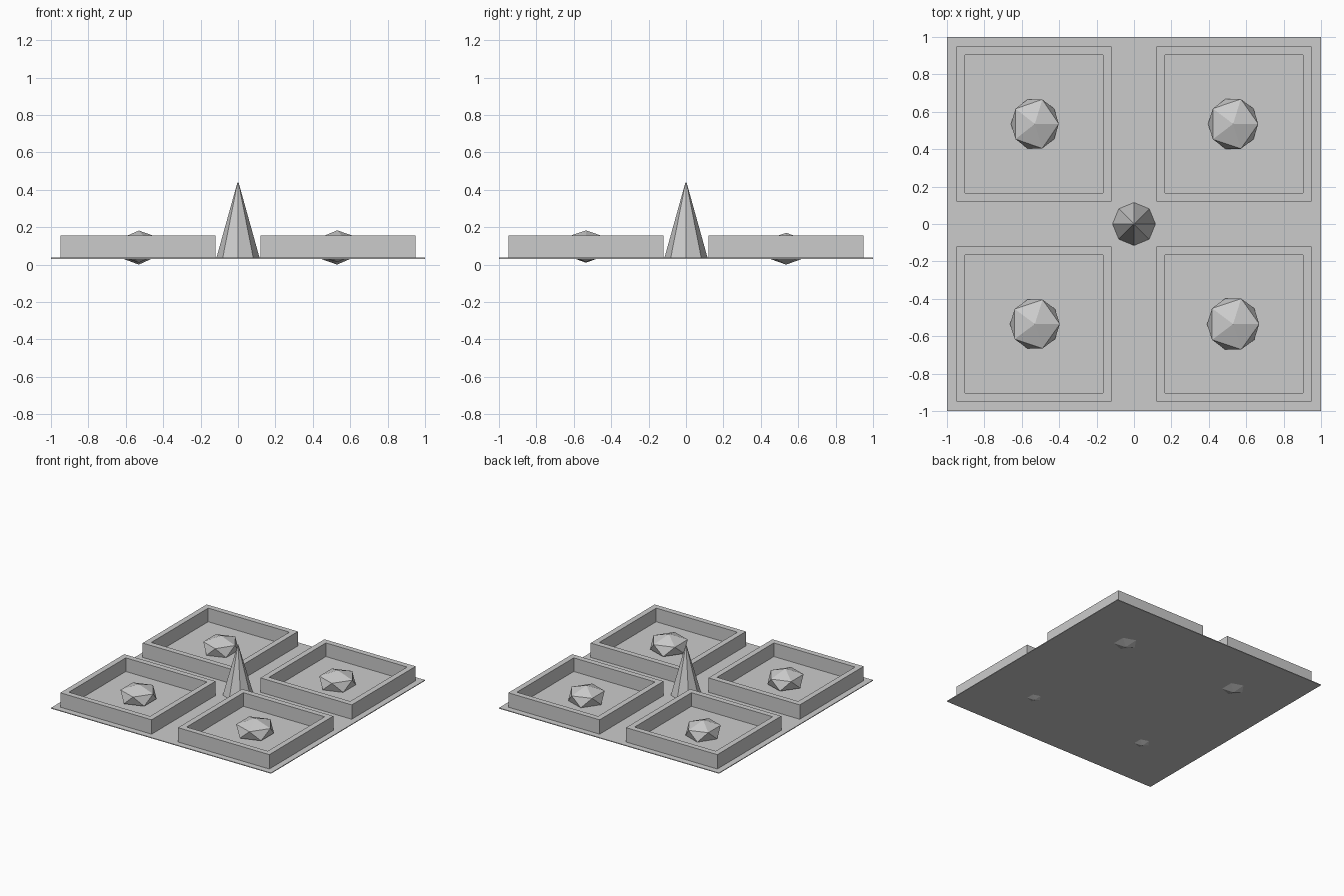
import bpy
import bmesh

cube = bpy.data.objects.get("Cube")
if cube:
    bpy.data.objects.remove(cube, do_unlink=True)

# One stone grey for everything
stone = bpy.data.materials.new("stone_grey")
stone.use_nodes = True
colour = (0.6, 0.6, 0.6, 1)
stone.diffuse_color = colour
stone.node_tree.nodes["Principled BSDF"].inputs["Base Color"].default_value = colour

GROUND = 0.037
RIM = 0.155
CENTRE = 0.535


def add_object(name, bm, location):
    mesh = bpy.data.meshes.new(name)
    bm.to_mesh(mesh)
    bm.free()
    mesh.materials.append(stone)
    obj = bpy.data.objects.new(name, mesh)
    obj.location = location
    bpy.context.collection.objects.link(obj)
    return obj


def box(size):
    bm = bmesh.new()
    bmesh.ops.create_cube(bm, size=1)
    bmesh.ops.scale(bm, vec=size, verts=bm.verts)
    return bm


# Thin ground plate
add_object("ground_plate", box((2, 2, 0.006)), (0, 0, GROUND - 0.003))

# Eight-sided central spire
bm = bmesh.new()
bmesh.ops.create_cone(bm, cap_ends=True, segments=8, radius1=0.115,
                      radius2=0.003, depth=0.403)
add_object("central_spire", bm, (0, 0, GROUND + 0.2015))


# Square planter bed: a box whose top is inset and pushed down to its floor
def planter(name, x, y):
    height = RIM - GROUND
    bm = box((0.83, 0.83, height))
    top = max(bm.faces, key=lambda f: f.calc_center_median().z)
    bmesh.ops.inset_region(bm, faces=[top], thickness=0.065)
    walls = bmesh.ops.extrude_discrete_faces(bm, faces=[top])["faces"]
    bmesh.ops.translate(bm, vec=(0, 0, 0.006 - height), verts=walls[0].verts)
    add_object(name, bm, (x, y, GROUND + height / 2))


# Faceted, flattened bush sunk through the bed
def bush(name, x, y, z, width, depth, height):
    bm = bmesh.new()
    bmesh.ops.create_icosphere(bm, subdivisions=1, radius=1)
    bmesh.ops.scale(bm, vec=(width, depth, height), verts=bm.verts)
    add_object(name, bm, (x, y, z))


# side, x sign, y sign, bush height above ground, bush radii
plots = [
    ("back_right", -1, 1, 0.085, 0.143, 0.154, 0.085),
    ("back_left", 1, 1, 0.085, 0.150, 0.156, 0.085),
    ("front_right", -1, -1, 0.096, 0.149, 0.153, 0.086),
    ("front_left", 1, -1, 0.098, 0.156, 0.160, 0.085),
]
for side, sx, sy, z, width, depth, height in plots:
    planter(side + "_planter", sx * CENTRE, sy * CENTRE)
    bush(side + "_bush", sx * 0.53, sy * CENTRE, z, width, depth, height)
